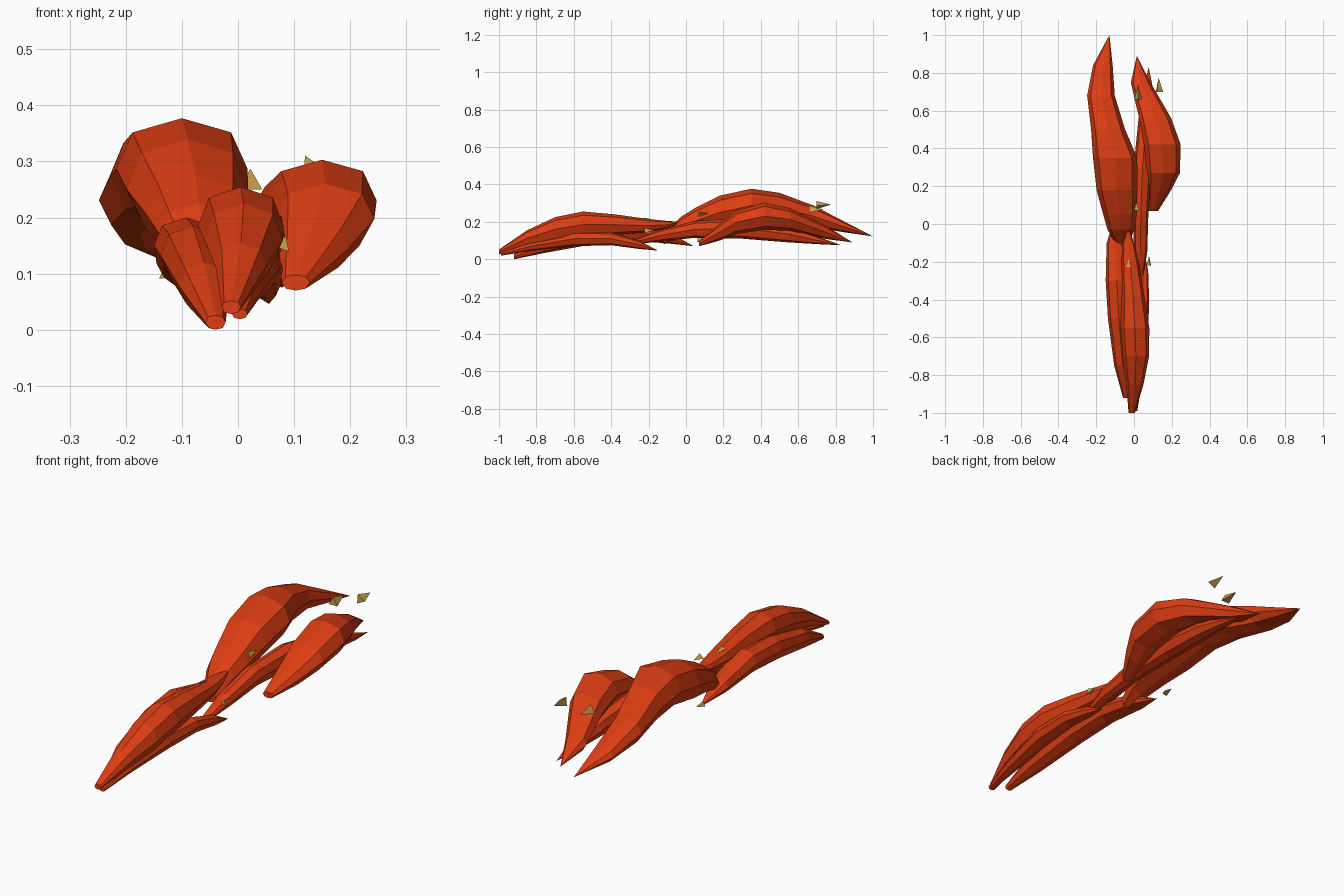
import bpy, bmesh, math
from mathutils import Vector


def material(name, rgb):
    m = bpy.data.materials.new(name)
    m.diffuse_color = (*rgb, 1)
    return m


ORANGE = material("flame_orange", (0.72, 0.047, 0.006))
TAN = material("spark_tan", (0.60, 0.36, 0.08))

# Flame cross-section: half-width units across, 0..1 from underside to crest
SECTION = [(0, 1), (.75, .86), (1, .5), (.7, .12),
           (0, 0), (-.7, .12), (-1, .5), (-.75, .86)]


def finish(bm, name, mat):
    bmesh.ops.recalc_face_normals(bm, faces=bm.faces)
    mesh = bpy.data.meshes.new(name)
    bm.to_mesh(mesh)
    bm.free()
    mesh.materials.append(mat)
    ob = bpy.data.objects.new(name, mesh)
    bpy.context.collection.objects.link(ob)


def flame(name, stations, tip):
    """Loft rings (y, x, crest z, half width, height) into a pointed tip."""
    bm = bmesh.new()
    rings = [[bm.verts.new((x + w * u, y, top - h + h * v)) for u, v in SECTION]
             for y, x, top, w, h in stations]
    n = len(SECTION)
    bm.faces.new(rings[0])
    for a, b in zip(rings, rings[1:]):
        for i in range(n):
            j = (i + 1) % n
            bm.faces.new((a[i], a[j], b[j], b[i]))
    end = bm.verts.new(tip)
    for i in range(n):
        bm.faces.new((rings[-1][i], rings[-1][(i + 1) % n], end))
    finish(bm, name, ORANGE)


# Front cluster
flame("front_upper_flame", [
    (-1.0, -.012, .052, .017, .024), (-.85, .005, .155, .045, .085),
    (-.7, .01, .225, .07, .13), (-.55, .005, .255, .076, .14),
    (-.38, -.005, .24, .06, .11), (-.2, -.02, .215, .046, .07),
    (-.1, -.03, .205, .032, .04)], (-.03, -.02, .2))
flame("front_lower_flame", [
    (-.99, .003, .037, .014, .018), (-.83, .012, .095, .032, .05),
    (-.6, .03, .15, .045, .08), (-.4, .042, .145, .038, .07),
    (-.25, .05, .1, .025, .045)], (.055, -.15, .046))
flame("front_left_flame", [
    (-.92, -.04, .026, .018, .026), (-.75, -.06, .12, .045, .085),
    (-.5, -.08, .185, .058, .105), (-.3, -.092, .2, .058, .1),
    (-.1, -.1, .15, .045, .065)], (-.1, .04, .07))

# Rear cluster
flame("rear_left_flame", [
    (-.12, -.06, .13, .03, .05), (-.03, -.07, .225, .07, .11),
    (.05, -.075, .275, .088, .14), (.18, -.09, .34, .108, .18),
    (.35, -.1, .377, .117, .18), (.5, -.137, .355, .09, .16),
    (.68, -.175, .288, .073, .115), (.84, -.165, .205, .052, .06)],
    (-.13, 1.0, .122))
flame("rear_right_flame", [
    (.07, .103, .098, .025, .028), (.18, .135, .19, .062, .09),
    (.27, .155, .26, .088, .125), (.42, .15, .303, .097, .145),
    (.56, .112, .272, .085, .12), (.75, .035, .178, .052, .07)],
    (.015, .89, .09))
flame("rear_center_flame", [
    (-.3, .03, .095, .015, .02), (-.15, .035, .155, .035, .06),
    (.05, .036, .205, .04, .09), (.3, .045, .22, .047, .11),
    (.55, .065, .18, .042, .09), (.72, .075, .115, .025, .035)],
    (.078, .83, .075))


# Loose sparks: small three-sided shards (centre, size)
SPARKS = [((.022, .69, .262), .045), ((.13, .73, .288), .045),
          ((.012, .09, .243), .028), ((-.028, -.21, .212), .026),
          ((.08, -.2, .152), .03), ((-.128, .08, .1), .028)]
for k, (centre, s) in enumerate(SPARKS):
    bm = bmesh.new()
    c = Vector(centre)
    base = []
    for i in range(3):
        a = math.radians(90 + 120 * i + 25 * k)
        base.append(bm.verts.new(c + Vector((.55 * s * math.cos(a), -.7 * s,
                                             .55 * s * math.sin(a)))))
    apex = bm.verts.new(c + Vector((0, 1.0 * s, .1 * s)))
    bm.faces.new(base)
    for i in range(3):
        bm.faces.new((base[i], base[(i + 1) % 3], apex))
    finish(bm, f"spark_{k + 1}", TAN)
